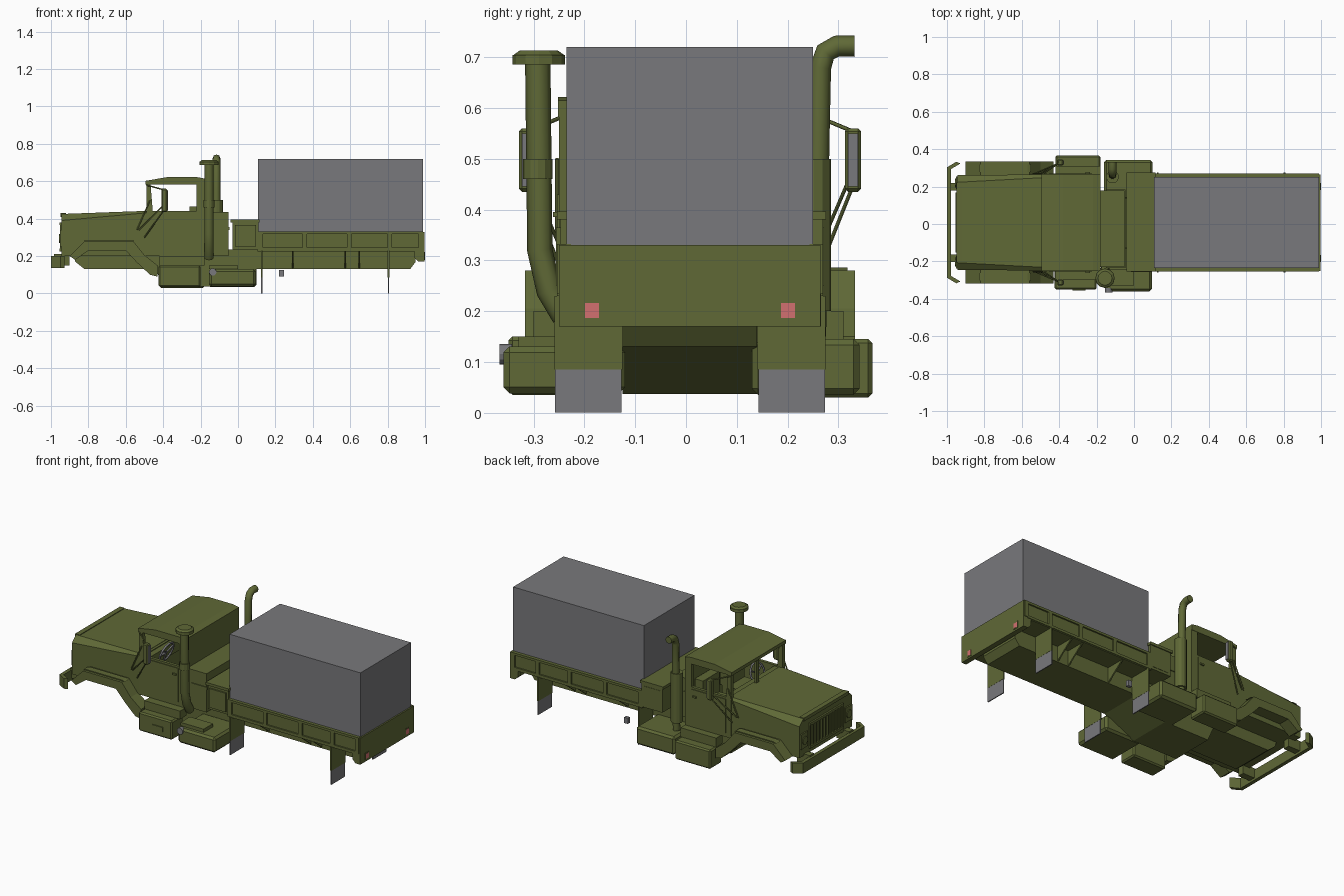
import bpy, bmesh, math
from mathutils import Vector, Matrix

CY = 0.008  # centre line of the truck body


def material(name, rgb):
    m = bpy.data.materials.new(name)
    m.diffuse_color = (*rgb, 1)
    return m


GREEN = material("olive green", (0.115, 0.14, 0.037))
GREY = material("canvas grey", (0.19, 0.19, 0.2))
RED = material("lamp red", (0.65, 0.16, 0.16))


def add(name, bm, mat):
    bmesh.ops.recalc_face_normals(bm, faces=bm.faces)
    me = bpy.data.meshes.new(name)
    bm.to_mesh(me)
    bm.free()
    me.materials.append(mat)
    ob = bpy.data.objects.new(name, me)
    bpy.context.collection.objects.link(ob)
    return ob


def loft(name, a, b, mat=GREEN):
    """Closed solid between two matching rings."""
    bm = bmesh.new()
    ra = [bm.verts.new(p) for p in a]
    rb = [bm.verts.new(p) for p in b]
    n = len(a)
    bm.faces.new(ra)
    bm.faces.new(rb[::-1])
    for i in range(n):
        bm.faces.new((ra[i], rb[i], rb[(i + 1) % n], ra[(i + 1) % n]))
    return add(name, bm, mat)


def profile(name, pts, y0, y1, mat=GREEN):
    """Side outline (x, z) extruded across y."""
    return loft(name, [(x, y0, z) for x, z in pts], [(x, y1, z) for x, z in pts], mat)


def box(name, x0, x1, y0, y1, z0, z1, mat=GREEN, bevel=0):
    ob = profile(name, [(x0, z0), (x1, z0), (x1, z1), (x0, z1)], y0, y1, mat)
    if bevel:
        m = ob.modifiers.new("bevel", "BEVEL")
        m.width, m.segments = bevel, 1
    return ob


def cyl(name, p, r, depth, axis="Z", r2=None, mat=GREEN, sides=12):
    rot = {"Z": Matrix(), "X": Matrix.Rotation(math.pi / 2, 4, "Y"),
           "Y": Matrix.Rotation(math.pi / 2, 4, "X")}[axis]
    bm = bmesh.new()
    bmesh.ops.create_cone(bm, cap_ends=True, segments=sides, radius1=r,
                          radius2=r if r2 is None else r2, depth=depth,
                          matrix=Matrix.Translation(Vector(p)) @ rot)
    return add(name, bm, mat)


def tube(name, pts, r, mat=GREEN, res=2, cyclic=False):
    cu = bpy.data.curves.new(name + "_path", "CURVE")
    cu.dimensions = "3D"
    cu.bevel_depth, cu.bevel_resolution, cu.use_fill_caps = r, res, True
    sp = cu.splines.new("POLY")
    sp.points.add(len(pts) - 1)
    for q, p in zip(sp.points, pts):
        q.co = (*p, 1)
    sp.use_cyclic_u = cyclic
    tmp = bpy.data.objects.new(name + "_path", cu)
    me = bpy.data.meshes.new_from_object(tmp)
    bpy.data.objects.remove(tmp)
    me.materials.clear()
    me.materials.append(mat)
    ob = bpy.data.objects.new(name, me)
    bpy.context.collection.objects.link(ob)


def span(s, a, b):
    """Distances a..b from the centre line, on side s."""
    return sorted((CY + s * a, CY + s * b))


# Chassis spine, dropping lower under the cab
profile("chassis", [(-0.88, 0.2), (-0.87, 0.17), (-0.82, 0.13), (-0.44, 0.13), (-0.4, 0.037),
                    (-0.1, 0.037), (0.1, 0.13), (0.92, 0.13), (0.95, 0.17), (0.95, 0.235),
                    (-0.88, 0.235)], -0.125, 0.14)

# Hood: tapered body with chamfered shoulders
def hood_ring(x, half, shoulder, top, inner):
    pts = [(-half, 0.2), (half, 0.2), (half, shoulder), (inner, top), (-inner, top), (-half, shoulder)]
    return [(x, CY + y, z) for y, z in pts]

loft("hood", hood_ring(-0.945, 0.253, 0.39, 0.425, 0.215), hood_ring(-0.48, 0.257, 0.432, 0.442, 0.24))
box("hood_lip", -0.95, -0.92, CY - 0.215, CY + 0.215, 0.41, 0.43)

# Grille with slats and headlamps
box("grille_frame_top", -0.955, -0.94, CY - 0.16, CY + 0.16, 0.365, 0.38)
box("grille_frame_bottom", -0.955, -0.94, CY - 0.16, CY + 0.16, 0.225, 0.24)
for i in range(12):
    y = CY - 0.16 + i * 0.0282
    box("grille_slat", -0.953, -0.94, y, y + 0.01, 0.235, 0.37)
for s in (-1, 1):
    box("headlamp_frame", -0.953, -0.94, *span(s, 0.18, 0.245), 0.25, 0.34)
    cyl("headlamp", (-0.952, CY + s * 0.212, 0.295), 0.024, 0.012, "X")

# Bumper with swept back ends
outer = [(-0.95, -0.325), (-1.0, -0.295), (-1.0, 0.295), (-0.95, 0.325)]
ring = outer + [(x + 0.022, y * 0.97) for x, y in outer[::-1]]
loft("bumper", [(x, CY + y, 0.137) for x, y in ring], [(x, CY + y, 0.2) for x, y in ring])

FENDER = [(-0.9, 0.2), (-0.82, 0.28), (-0.56, 0.28), (-0.5, 0.205), (-0.43, 0.15), (-0.43, 0.09),
          (-0.47, 0.1), (-0.54, 0.165), (-0.6, 0.23), (-0.8, 0.23), (-0.87, 0.18)]
for s in (-1, 1):
    box("bumper_bracket", -0.985, -0.9, *span(s, 0.17, 0.21), 0.15, 0.21)
    profile("front_fender", FENDER, *span(s, 0.25, 0.325))
    profile("fender_ridge", [(-0.83, 0.28), (-0.55, 0.28), (-0.57, 0.286), (-0.81, 0.286)],
            *span(s, 0.27, 0.31))

# Cab tub, roof and pillars
box("cab_floor", -0.49, -0.18, -0.25, 0.266, 0.2, 0.225)
box("firewall", -0.49, -0.465, -0.25, 0.266, 0.2, 0.44)
box("cab_back", -0.2, -0.18, -0.25, 0.266, 0.2, 0.6)
profile("roof", [(-0.495, 0.582), (-0.18, 0.582), (-0.18, 0.615), (-0.22, 0.622), (-0.38, 0.622),
                 (-0.495, 0.602)], -0.252, 0.268)
box("windscreen_post", -0.488, -0.475, CY - 0.01, CY + 0.01, 0.43, 0.59)
box("dashboard", -0.47, -0.43, -0.24, 0.255, 0.37, 0.435)
for s in (-1, 1):
    box("door", -0.49, -0.18, *span(s, 0.24, 0.258), 0.2, 0.442)
    box("door_panel", -0.455, -0.225, *span(s, 0.25, 0.262), 0.225, 0.43)
    box("door_handle", -0.26, -0.235, *span(s, 0.26, 0.27), 0.385, 0.395)
    profile("front_pillar", [(-0.49, 0.43), (-0.455, 0.43), (-0.468, 0.59), (-0.49, 0.59)],
            *span(s, 0.235, 0.258))
    box("rear_pillar", -0.222, -0.18, *span(s, 0.235, 0.258), 0.43, 0.59)
    box("seat", -0.32, -0.22, *span(s, 0.04, 0.2), 0.225, 0.34)
    box("seat_back", -0.26, -0.205, *span(s, 0.04, 0.2), 0.34, 0.465)
wheel = [Vector((-0.4 + 0.02 * math.sin(a), -0.115 + 0.062 * math.cos(a), 0.43 + 0.058 * math.sin(a)))
         for a in [i * math.pi / 6 for i in range(12)]]
tube("steering_wheel", wheel, 0.006, GREY, 1, True)
for i in (1, 5, 9):
    tube("steering_spoke", [(-0.4, -0.115, 0.43), wheel[i]], 0.005, GREY, 1)
tube("steering_column", [(-0.4, -0.115, 0.43), (-0.45, -0.115, 0.39)], 0.008, GREY, 1)

# Mirrors on stay rods
for s in (-1, 1):
    y = CY + s * 0.322
    box("mirror_shell", -0.41, -0.378, *span(s, 0.305, 0.337), 0.435, 0.56, bevel=0.006)
    box("mirror_glass", -0.379, -0.374, *span(s, 0.311, 0.331), 0.445, 0.55, GREY)
    for a, b in (((-0.53, 0.262, 0.34), (-0.4, 0.318, 0.47)), ((-0.49, 0.258, 0.58), (-0.4, 0.318, 0.555)),
                 ((-0.5, 0.262, 0.3), (-0.4, 0.318, 0.44)), ((-0.54, 0.262, 0.34), (-0.47, 0.262, 0.5))):
        tube("mirror_rod", [(p[0], CY + s * p[1], p[2]) for p in (a, b)], 0.004, GREEN, 1)

# Side boxes, steps and tanks
box("left_step_box", -0.425, -0.2, -0.35, -0.24, 0.035, 0.15, bevel=0.008)
box("left_step", -0.33, -0.26, -0.356, -0.34, 0.07, 0.1)
box("left_upper_step", -0.42, -0.18, -0.3, -0.24, 0.15, 0.2)
box("left_tank", -0.155, 0.095, -0.36, -0.12, 0.038, 0.13, bevel=0.012)
box("left_tank_tread", -0.155, 0.0, -0.33, -0.24, 0.13, 0.15)
cyl("tank_cap", (-0.135, -0.355, 0.115), 0.02, 0.025, "Y", mat=GREY)
box("right_battery_box", -0.42, -0.18, 0.255, 0.367, 0.03, 0.145, bevel=0.008)
box("right_upper_step", -0.42, -0.18, 0.25, 0.31, 0.145, 0.2)
box("right_tank", -0.16, 0.1, 0.13, 0.342, 0.035, 0.145, bevel=0.012)

# Space behind the cab
box("rear_engine_cover", -0.18, -0.05, -0.23, 0.18, 0.2, 0.435)
box("rear_cover_rib", -0.15, -0.045, -0.235, 0.185, 0.34, 0.355)
box("tool_chest", -0.03, 0.11, -0.247, 0.27, 0.235, 0.385)
box("tool_chest_lid", -0.04, 0.115, -0.254, 0.276, 0.38, 0.396)
for s in (-1, 1):
    box("tool_chest_door", -0.015, 0.095, *span(s, 0.25, 0.264), 0.25, 0.365)

# Air intake stack with cap
tube("intake_stack", [(-0.155, -0.24, 0.19), (-0.155, -0.27, 0.24), (-0.155, -0.288, 0.32),
                      (-0.155, -0.292, 0.69)], 0.025)
cyl("intake_clamp", (-0.155, -0.292, 0.48), 0.029, 0.04)
cyl("intake_cap_rim", (-0.155, -0.29, 0.695), 0.052, 0.018)
cyl("intake_cap_top", (-0.155, -0.29, 0.708), 0.052, 0.01, r2=0.038)

# Exhaust stack with curved tip
tube("exhaust_pipe", [(-0.115, 0.255, 0.15), (-0.115, 0.262, 0.55), (-0.115, 0.265, 0.68),
                      (-0.115, 0.275, 0.71), (-0.115, 0.297, 0.722), (-0.115, 0.332, 0.722)], 0.021)
cyl("muffler", (-0.115, 0.252, 0.35), 0.034, 0.3)

# Cargo bed with framed sides
box("bed_floor", 0.105, 0.97, -0.25, 0.266, 0.225, 0.245)
box("bed_front_board", 0.105, 0.125, -0.25, 0.266, 0.235, 0.33)
box("tailgate", 0.965, 0.997, -0.25, 0.265, 0.17, 0.33)
for s in (-1, 1):
    box("bed_side", 0.11, 0.98, *span(s, 0.235, 0.253), 0.23, 0.328)
    box("bed_top_rail", 0.108, 0.99, *span(s, 0.235, 0.262), 0.318, 0.332)
    box("bed_bottom_rail", 0.108, 0.97, *span(s, 0.235, 0.262), 0.23, 0.245)
    for x in (0.108, 0.345, 0.583, 0.798, 0.965):
        box("bed_rib", x, x + 0.025, *span(s, 0.235, 0.262), 0.235, 0.33)
    profile("tailgate_corner", [(0.945, 0.235), (0.945, 0.19), (0.965, 0.17), (0.99, 0.17), (0.99, 0.235)],
            *span(s, 0.23, 0.258))
    # Triangular brackets under the floor
    for x in (0.29, 0.57, 0.645):
        tri = [(0.13, 0.135), (0.25, 0.228), (0.13, 0.228)]
        loft("floor_bracket", [(x, CY + s * y, z) for y, z in tri],
             [(x + 0.008, CY + s * y, z) for y, z in tri])
    # Mud flaps: green upper plate, grey lower flap
    for x in (0.122, 0.8):
        box("flap_plate", x, x + 0.009, *span(s, 0.133, 0.267), 0.085, 0.23)
        box("mud_flap", x + 0.002, x + 0.008, *span(s, 0.135, 0.266), 0.0, 0.086, GREY)
    # Tail lamps
    yc = s * 0.193 + CY
    box("lamp_frame", 0.99, 0.999, yc - 0.018, yc + 0.018, 0.18, 0.222)
    box("tail_lamp", 0.995, 1.0, yc - 0.014, yc + 0.014, 0.186, 0.216, RED)
box("hanging_hook", 0.22, 0.245, 0.225, 0.245, 0.09, 0.125, GREY)

# Cargo cover
box("cargo_cover", 0.108, 0.988, -0.235, 0.25, 0.245, 0.72, GREY)
